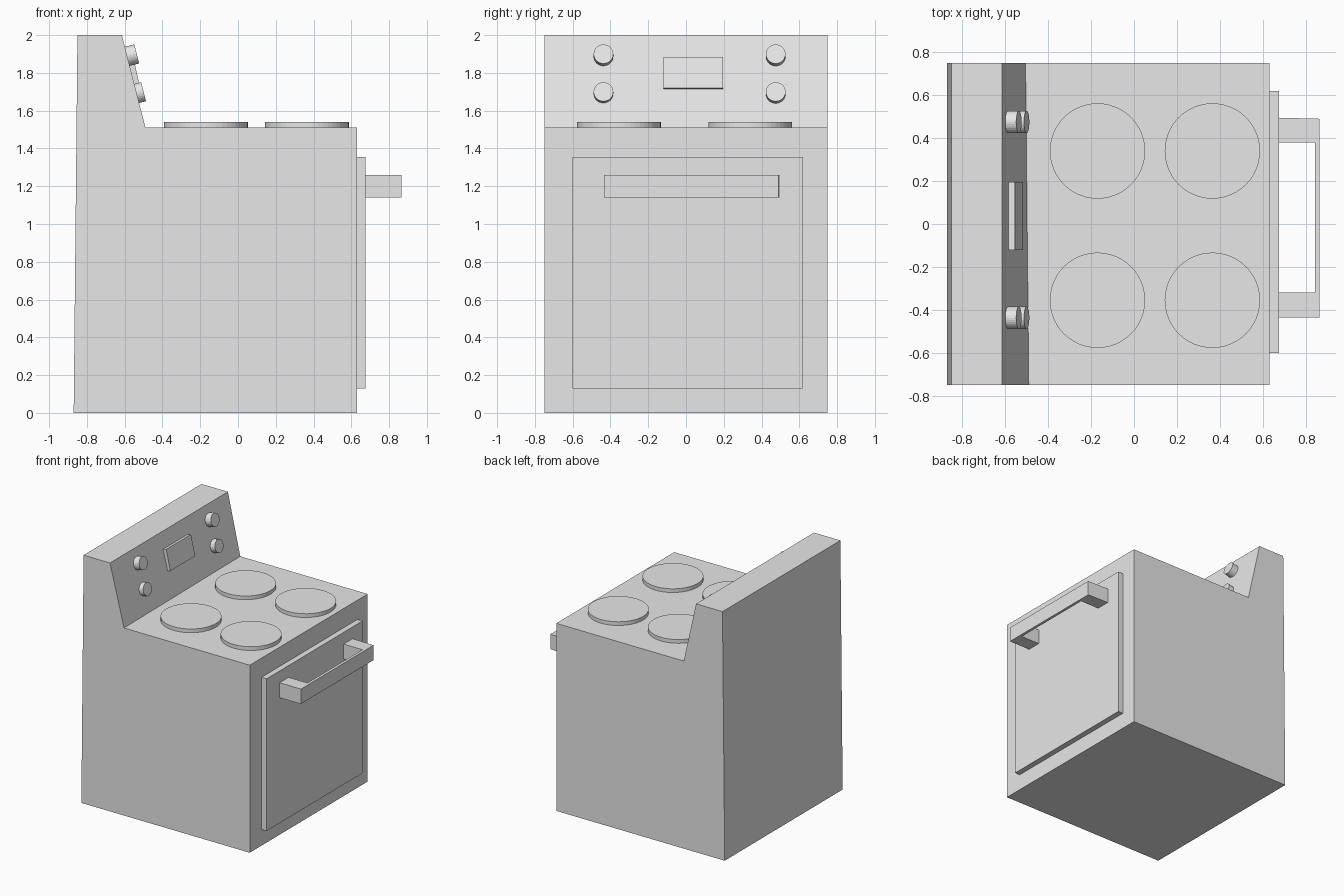
import bpy, bmesh
from mathutils import Matrix, Vector

cube = bpy.data.objects.get("Cube")
if cube:
    bpy.data.objects.remove(cube, do_unlink=True)

GREY = (0.8, 0.8, 0.8, 1)
mat = bpy.data.materials.new("plain grey")
mat.use_nodes = True
mat.diffuse_color = GREY
for node in mat.node_tree.nodes:
    if node.type == 'BSDF_PRINCIPLED':
        node.inputs["Base Color"].default_value = GREY


def finish(name, bm):
    bmesh.ops.recalc_face_normals(bm, faces=bm.faces)
    mesh = bpy.data.meshes.new(name)
    bm.to_mesh(mesh)
    bm.free()
    mesh.materials.append(mat)
    obj = bpy.data.objects.new(name, mesh)
    bpy.context.collection.objects.link(obj)
    return obj


def prism(name, points, move):
    """Extrude a closed outline by the given vector."""
    bm = bmesh.new()
    face = bm.faces.new([bm.verts.new(p) for p in points])
    ext = bmesh.ops.extrude_face_region(bm, geom=[face])
    verts = [v for v in ext["geom"] if isinstance(v, bmesh.types.BMVert)]
    bmesh.ops.translate(bm, verts=verts, vec=move)
    return finish(name, bm)


def side_profile(name, outline, y0, y1):
    return prism(name, [(x, y0, z) for x, z in outline], (0, y1 - y0, 0))


def disc(name, centre, axis, radius, depth, sides):
    """Cylinder whose outer face is centred on the given point."""
    axis = Vector(axis).normalized()
    place = Matrix.Translation(Vector(centre) - axis * depth / 2)
    turn = axis.to_track_quat('Z', 'Y').to_matrix().to_4x4()
    bm = bmesh.new()
    bmesh.ops.create_cone(bm, cap_ends=True, segments=sides, radius1=radius,
                          radius2=radius, depth=depth, matrix=place @ turn)
    return finish(name, bm)


# Body with sloped control panel
body = side_profile("stove_body", [(-0.87, 0), (0.63, 0), (0.63, 1.51), (-0.49, 1.51),
                                   (-0.615, 2), (-0.85, 2)], -0.75, 0.75)
# The foot of the panel runs slightly askew
for v in body.data.vertices:
    if v.co.y > 0 and abs(v.co.x + 0.49) < 0.01:
        v.co.x -= 0.015

# Burners
for side, y in (("left", 0.34), ("right", -0.355)):
    for row, x in (("front", 0.365), ("back", -0.17)):
        disc(f"burner_{row}_{side}", (x, y, 1.54), (0, 0, 1), 0.222, 0.035, 48)

# Oven door
side_profile("oven_door", [(0.62, 0.13), (0.675, 0.13), (0.675, 1.355), (0.62, 1.355)],
             -0.6, 0.62)

# Door handle: a U-shaped outline seen from above
handle = [(0.67, -0.435), (0.865, -0.435), (0.865, 0.49), (0.67, 0.495),
          (0.67, 0.38), (0.843, 0.38), (0.843, -0.32), (0.67, -0.32)]
prism("door_handle", [(x, y, 1.14) for x, y in handle], (0, 0, 0.12))

# Control knobs
for side, y in (("left", 0.475), ("right", -0.437)):
    for row, x, z in (("upper", -0.536, 1.9), ("lower", -0.5, 1.7)):
        disc(f"knob_{row}_{side}", (x, y, z), (0.97, 0, 0.24), 0.052, 0.065, 32)

# Display plate on the control panel
side_profile("display_plate", [(-0.6, 1.874), (-0.555, 1.885), (-0.518, 1.72),
                               (-0.56, 1.71)], -0.12, 0.195)
